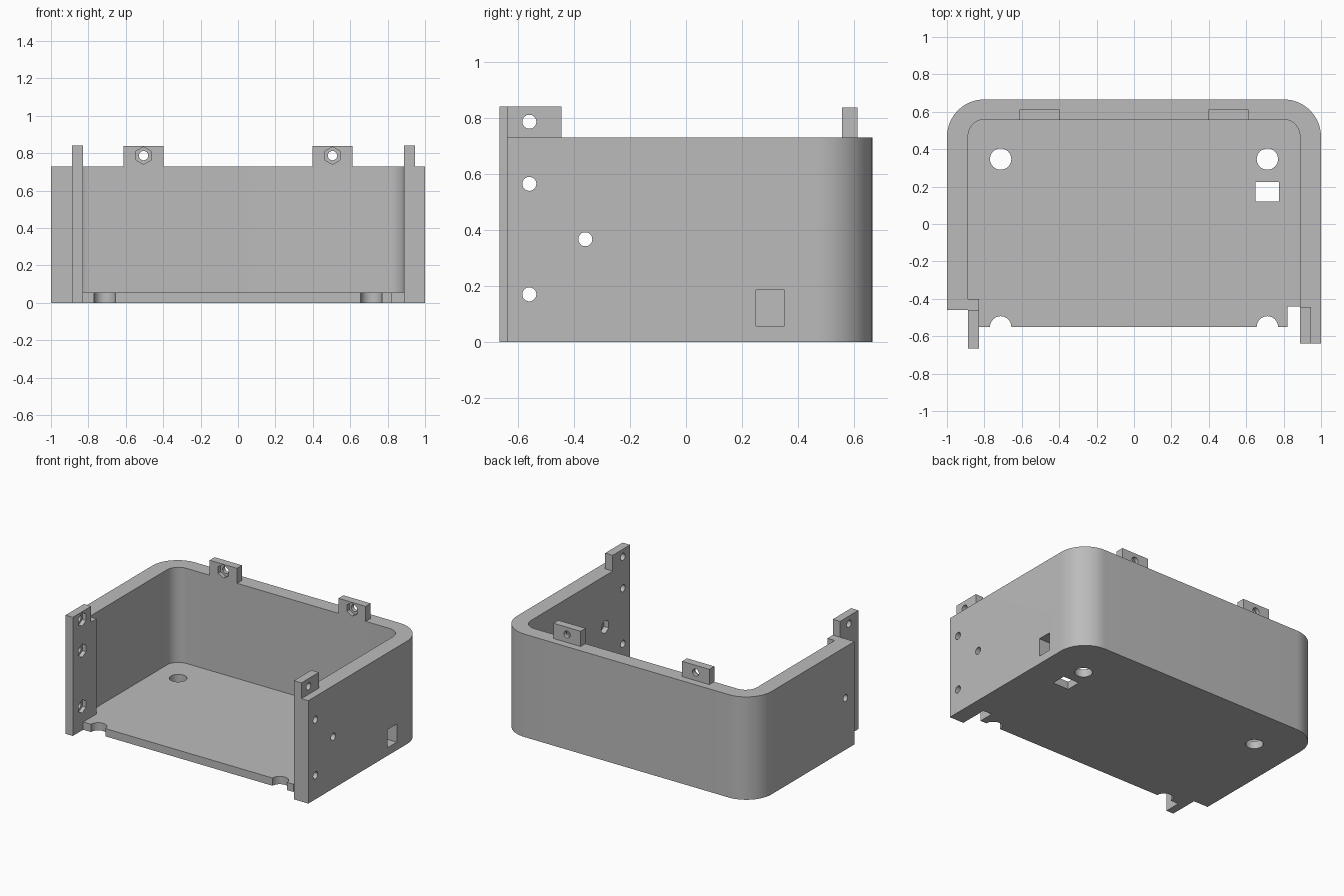
import bpy, bmesh
from math import pi, cos, sin
from mathutils import Matrix, Vector

if "Cube" in bpy.data.objects:
    bpy.data.objects.remove(bpy.data.objects["Cube"])

GREY = (0.5, 0.5, 0.5, 1)
mat = bpy.data.materials.new("plain grey")
mat.use_nodes = True
mat.diffuse_color = GREY
mat.node_tree.nodes["Principled BSDF"].inputs["Base Color"].default_value = GREY

WALL_H, TAB_H, FLOOR_H = 0.73, 0.842, 0.055
IN_X, IN_Y, OUT_Y = 0.887, 0.56, 0.666
TONGUE_X, TONGUE_Y, RIGHT_Y, LEFT_Y = -0.83, -0.666, -0.64, -0.46
HOLE_R, HEX_R = 0.025, 0.047


def add(name, bm):
    bmesh.ops.recalc_face_normals(bm, faces=bm.faces)
    mesh = bpy.data.meshes.new(name)
    bm.to_mesh(mesh)
    bm.free()
    mesh.materials.append(mat)
    obj = bpy.data.objects.new(name, mesh)
    bpy.context.collection.objects.link(obj)
    return obj


def prism(name, points, z0, z1):
    bm = bmesh.new()
    face = bm.faces.new([bm.verts.new((x, y, z0)) for x, y in points])
    top = bmesh.ops.extrude_face_region(bm, geom=[face])["geom"]
    verts = [v for v in top if isinstance(v, bmesh.types.BMVert)]
    bmesh.ops.translate(bm, verts=verts, vec=(0, 0, z1 - z0))
    return add(name, bm)


def box(name, x0, x1, y0, y1, z0, z1):
    return prism(name, [(x0, y0), (x1, y0), (x1, y1), (x0, y1)], z0, z1)


def bore(start, end, radius, sides=32):
    """Cutter running from start to end along one axis."""
    a, b = Vector(start), Vector(end)
    d = b - a
    turn = d.to_track_quat("Z", "Y").to_matrix().to_4x4()
    # hexagons get a corner pointing up
    spin = Matrix.Rotation(pi / 2, 4, "Z") if sides == 6 else Matrix()
    bm = bmesh.new()
    bmesh.ops.create_cone(bm, cap_ends=True, segments=sides, radius1=radius, radius2=radius,
                          depth=d.length, matrix=Matrix.Translation((a + b) / 2) @ turn @ spin)
    if sides == 6:
        # make sure the top is a corner, whatever way the axis was turned
        c = (a + b) / 2
        top = max((v.co - c).z for v in bm.verts)
        if top < radius * 0.95:
            bmesh.ops.rotate(bm, verts=bm.verts, cent=c,
                             matrix=Matrix.Rotation(pi / 6, 3, d.normalized()))
    return add("cutter", bm)


def cut(obj, cutters):
    for c in cutters:
        m = obj.modifiers.new("cut", "BOOLEAN")
        m.operation, m.solver, m.object = "DIFFERENCE", "EXACT", c
    bpy.context.view_layer.update()
    mesh = bpy.data.meshes.new_from_object(obj.evaluated_get(bpy.context.evaluated_depsgraph_get()))
    obj.modifiers.clear()
    obj.data = mesh
    for c in cutters:
        bpy.data.objects.remove(c)


def back_arc(hx, y, r, n=16):
    """Rounded back outline from the +x side round to the -x side."""
    quarter = [(hx - r + r * cos(i * pi / 2 / n), y - r + r * sin(i * pi / 2 / n))
               for i in range(n + 1)]
    return quarter + [(-px, py) for px, py in reversed(quarter)]


# U-shaped wall with rounded back corners
outer, inner = back_arc(1, OUT_Y, 0.2), back_arc(IN_X, IN_Y, 0.09)
walls = prism("walls", [(1, RIGHT_Y)] + outer + [(-1, LEFT_Y), (-IN_X, LEFT_Y)]
              + inner[::-1] + [(IN_X, RIGHT_Y)], 0, WALL_H)
cuts = [bore((0.8, -0.56, z), (1.1, -0.56, z), HOLE_R) for z in (0.17, 0.565)]
for s in (-1, 1):
    cuts.append(bore((s * 0.8, -0.36, 0.367), (s * 1.1, -0.36, 0.367), HOLE_R))
    cuts.append(bore((s * 0.86, -0.36, 0.367), (s * 0.925, -0.36, 0.367), HEX_R, 6))
cuts.append(box("cutter", 0.8, 1.1, 0.25, 0.352, 0.057, 0.185))
cut(walls, cuts)

# Floor with corner notch, four round holes and a slot
floor = prism("floor", inner + [(-IN_X, -0.40), (TONGUE_X, -0.40), (TONGUE_X, -0.55),
              (0.82, -0.55), (0.82, -0.44), (IN_X, -0.44)], 0, FLOOR_H)
cuts = [bore((x, y, -0.1), (x, y, 0.2), 0.057) for x in (-0.713, 0.713) for y in (-0.55, 0.347)]
cuts.append(box("cutter", 0.65, 0.775, 0.12, 0.225, -0.1, 0.2))
cut(floor, cuts)

# Joining tongue inside the -x wall, taller at the front
tongue = box("joining_tongue", -IN_X, TONGUE_X, TONGUE_Y, -0.40, 0, TAB_H)
cuts = [box("cutter", -1, -0.7, LEFT_Y, -0.3, WALL_H, 1)]
for z in (0.17, 0.565, 0.787):
    cuts.append(bore((-0.95, -0.56, z), (-0.75, -0.56, z), HOLE_R))
    cuts.append(bore((-0.858, -0.56, z), (-0.75, -0.56, z), HEX_R, 6))
cut(tongue, cuts)

# Screw tab on the +x wall
side_tab = box("side_tab", IN_X, 0.946, RIGHT_Y, -0.445, WALL_H, TAB_H)
cut(side_tab, [bore((0.8, -0.56, 0.787), (1.1, -0.56, 0.787), HOLE_R)])

# Pair of back tabs with nut recesses facing forward
parts = [walls, floor, tongue, side_tab]
for s, side in ((-1, "right"), (1, "left")):
    x = s * 0.505
    tab = box("back_tab_" + side, x - 0.107, x + 0.107, 0.557, 0.613, WALL_H, 0.838)
    cut(tab, [bore((x, 0.4, 0.787), (x, 0.8, 0.787), HOLE_R),
              bore((x, 0.5, 0.787), (x, 0.585, 0.787), HEX_R, 6)])
    parts.append(tab)

# Smooth the curves, keep the corners crisp
bpy.ops.object.select_all(action="DESELECT")
for p in parts:
    p.select_set(True)
bpy.context.view_layer.objects.active = walls
bpy.ops.object.shade_smooth_by_angle(angle=pi / 6)
